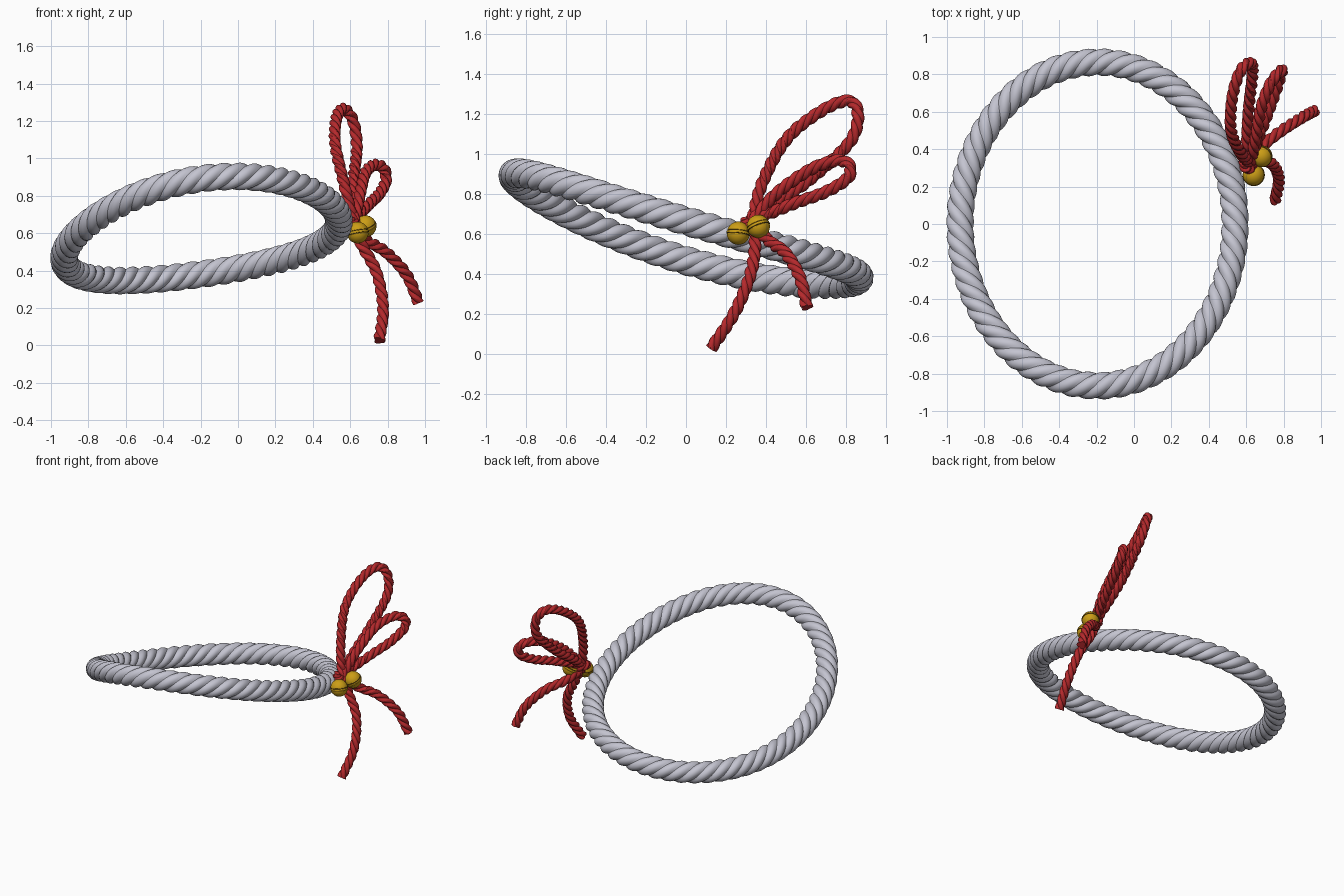
import bpy, bmesh, math
from mathutils import Vector, Euler

cube = bpy.data.objects.get("Cube")
if cube:
    bpy.data.objects.remove(cube, do_unlink=True)


def material(name, r, g, b):
    m = bpy.data.materials.new(name)
    m.use_nodes = True
    m.diffuse_color = (r, g, b, 1)
    m.node_tree.nodes["Principled BSDF"].inputs["Base Color"].default_value = (r, g, b, 1)
    return m


SILVER = material("silver_grey", 0.55, 0.55, 0.63)
RED = material("red", 0.46, 0.022, 0.025)
GOLD = material("gold", 0.6, 0.34, 0.008)
DARK = material("dark_gold", 0.12, 0.06, 0.004)


def finish(name, bm, mats, angle):
    bmesh.ops.recalc_face_normals(bm, faces=bm.faces)
    mesh = bpy.data.meshes.new(name)
    bm.to_mesh(mesh)
    bm.free()
    for m in mats:
        mesh.materials.append(m)
    ob = bpy.data.objects.new(name, mesh)
    bpy.context.collection.objects.link(ob)
    bpy.ops.object.select_all(action='DESELECT')
    ob.select_set(True)
    bpy.context.view_layer.objects.active = ob
    bpy.ops.object.shade_smooth_by_angle(angle=math.radians(angle))
    return ob


def spline(points, steps=14):
    """Smooth path through a few control points."""
    p = [Vector(q) for q in points]
    p = [2 * p[0] - p[1]] + p + [2 * p[-1] - p[-2]]
    path = []
    for a, b, c, d in zip(p, p[1:], p[2:], p[3:]):
        for i in range(steps):
            t = i / steps
            path.append(0.5 * (2 * b + (c - a) * t + (2 * a - 5 * b + 4 * c - d) * t ** 2
                               + (3 * b - a - 3 * c + d) * t ** 3))
    return path + [p[-2]]


def rope(name, path, radius, strands, pitch, mat, closed=False, per_strand=6):
    """Sweep a lobed section along the path while twisting it."""
    n = len(path)
    off, fat = 0.41 * radius, 0.59 * radius
    lengths = [0.0]
    for a, b in zip(path, path[1:]):
        lengths.append(lengths[-1] + (b - a).length)
    total = lengths[-1] + ((path[0] - path[-1]).length if closed else 0)
    if closed:
        pitch = total / round(total / pitch)
    bm = bmesh.new()
    rings, u = [], None
    for i, p in enumerate(path):
        if closed:
            t = (path[(i + 1) % n] - path[i - 1]).normalized()
            u = Vector((0, 0, 1))
        else:
            t = (path[min(i + 1, n - 1)] - path[max(i - 1, 0)]).normalized()
            u = u or t.orthogonal()
        u = (u - t * u.dot(t)).normalized()
        v = t.cross(u)
        spin = -math.tau * lengths[i] / pitch
        ring = []
        for k in range(strands * per_strand):
            phi = ((k % per_strand) / per_strand - 0.5) * math.tau / strands
            r = off * math.cos(phi) + math.sqrt(fat ** 2 - (off * math.sin(phi)) ** 2)
            a = math.tau * k / (strands * per_strand) + spin
            ring.append(bm.verts.new(p + r * (u * math.cos(a) + v * math.sin(a))))
        rings.append(ring)
    pairs = list(zip(rings, rings[1:]))
    if closed:
        pairs.append((rings[-1], rings[0]))
    else:
        bm.faces.new(rings[0])
        bm.faces.new(rings[-1])
    for r0, r1 in pairs:
        m = len(r0)
        for k in range(m):
            bm.faces.new((r0[k], r0[(k + 1) % m], r1[(k + 1) % m], r1[k]))
    return finish(name, bm, [mat], 35)


# Large ring: tilted ellipse, slightly bowed upward at front and back
ring_path = []
for i in range(600):
    a = math.tau * i / 600
    x, y = 0.735 * math.cos(a), 0.865 * math.sin(a)
    ring_path.append(Vector((x - 0.195, y, 0.565 + 0.135 * x - 0.295 * y + 0.095 * y * y)))
rope("ring_rope", ring_path, 0.074, 4, 0.336, SILVER, closed=True)

# Bow loops and hanging tails
cords = {
    "large_bow_loop": [(.615, .33, .66), (.57, .38, .85), (.52, .5, 1.07), (.525, .67, 1.21),
                       (.565, .81, 1.265), (.615, .86, 1.2), (.635, .82, 1.06),
                       (.615, .63, .88), (.605, .46, .76), (.615, .33, .66)],
    "small_bow_loop": [(.62, .33, .66), (.65, .45, .8), (.68, .62, .92), (.73, .75, .965),
                       (.78, .815, .945), (.79, .81, .88), (.755, .7, .81),
                       (.7, .55, .755), (.62, .34, .67)],
    "front_tail": [(.61, .34, .66), (.66, .345, .54), (.74, .32, .39), (.775, .24, .2),
                   (.755, .125, .025)],
    "back_tail": [(.61, .33, .64), (.69, .42, .56), (.79, .5, .5), (.9, .57, .38),
                  (.965, .605, .23)],
}
for name, points in cords.items():
    rope(name, spline(points), 0.033, 3, 0.17, RED)

# Knot holding the bow against the ring
knot_path = [Vector((0.61 + 0.022 * math.cos(a), 0.325 + 0.03 * math.sin(a), 0.655 - 0.3 * 0.03 * math.cos(a)))
             for a in (math.tau * i / 40 for i in range(40))]
rope("knot", knot_path, 0.03, 3, 0.08, RED, closed=True)


def bell(name, centre, tilt, radius=0.058):
    """Round bell with a raised waist band between two dark grooves."""
    half = [5, 6, 9, 10] + list(range(18, 90, 9))
    lats = [-d for d in reversed(half)] + half
    bm = bmesh.new()
    rot = Euler([math.radians(d) for d in tilt]).to_matrix()
    sides, rings = 32, []
    for lat in lats:
        r = radius * (1.03 if abs(lat) == 5 else 0.96 if 5 < abs(lat) < 10 else 1)
        c, s = math.cos(math.radians(lat)), math.sin(math.radians(lat))
        rings.append([bm.verts.new(Vector(centre) + r * (rot @ Vector(
            (c * math.cos(math.tau * k / sides), c * math.sin(math.tau * k / sides), s))))
            for k in range(sides)])
    for j, (r0, r1) in enumerate(zip(rings, rings[1:])):
        groove = 5 < abs(lats[j] + lats[j + 1]) / 2 < 9
        for k in range(sides):
            f = bm.faces.new((r0[k], r0[(k + 1) % sides], r1[(k + 1) % sides], r1[k]))
            f.material_index = 1 if groove else 0
    bm.faces.new(rings[0])
    bm.faces.new(rings[-1])
    return finish(name, bm, [GOLD, DARK], 40)


bell("front_bell", (.64, .262, .603), (-6, -10, 0))
bell("back_bell", (.682, .362, .637), (20, -18, 0))
